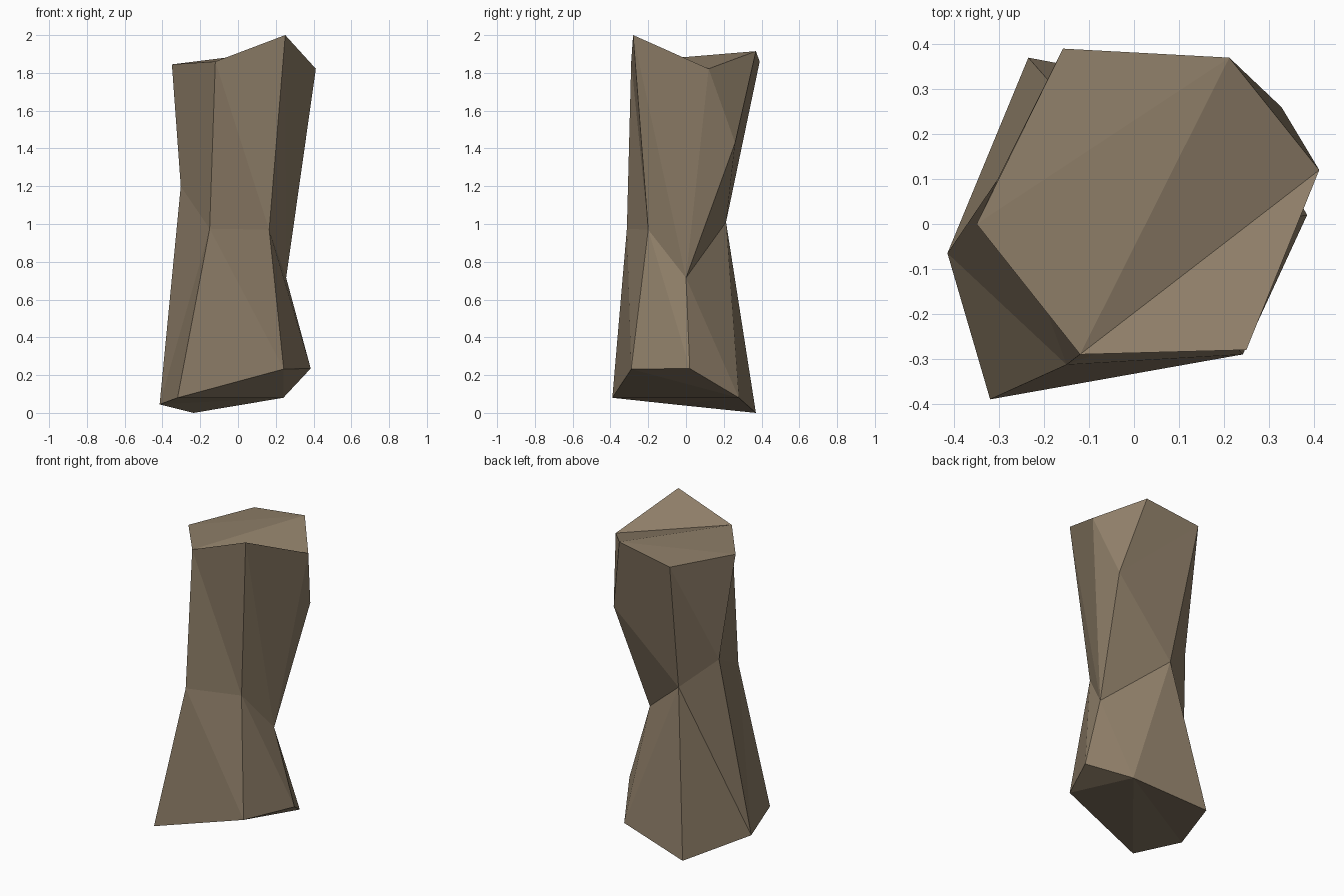
import bpy, bmesh

if "Cube" in bpy.data.objects:
    bpy.data.objects.remove(bpy.data.objects["Cube"])

# Three rough six-sided cross-sections of the rock, counter-clockwise from front left
BASE = [(-.32, -.39, .08), (.242, -.29, .232), (.385, .02, .235),
        (.24, .28, .08), (-.235, .37, 0), (-.415, -.065, .045)]
WAIST = [(-.15, -.313, .975), (.165, -.2, .97), (.255, 0, .715),
         (.328, .26, 1.43), (-.096, .212, 1.01), (-.303, .1, 1.2)]
TOP = [(-.12, -.29, 1.86), (.25, -.28, 2), (.412, .12, 1.822),
       (.212, .37, 1.915), (-.158, .39, 1.86), (-.35, 0, 1.845)]

bm = bmesh.new()
base, waist, top = [[bm.verts.new(p) for p in ring] for ring in (BASE, WAIST, TOP)]


def band(lo, up, diagonals):
    """Join two rings; U = fold falls from the upper corner, L = fold rises from the lower."""
    for i, d in enumerate(diagonals):
        j = (i + 1) % len(lo)
        if d == "U":
            tris = (lo[i], lo[j], up[i]), (up[i], lo[j], up[j])
        else:
            tris = (lo[i], lo[j], up[j]), (lo[i], up[j], up[i])
        for t in tris:
            bm.faces.new(t)


def cap(ring, tris):
    for t in tris:
        bm.faces.new([ring[i] for i in t])


# Chipped sides
band(base, waist, "UUULUL")
band(waist, top, "UUULUL")
# Overhang notch at the back right
bmesh.utils.edge_rotate(bm.edges.get((waist[3], base[3])), False)
# Broken top and underside
cap(top, [(0, 1, 2), (0, 2, 3), (0, 3, 5), (3, 4, 5)])
cap(base, [(3, 1, 0), (3, 2, 1), (5, 3, 0), (5, 4, 3)])
bmesh.ops.recalc_face_normals(bm, faces=bm.faces[:])

mesh = bpy.data.meshes.new("rock_pillar")
bm.to_mesh(mesh)
bm.free()

stone = bpy.data.materials.new("brown_stone")
stone.diffuse_color = (.27, .208, .138, 1)
stone.use_nodes = True
stone.node_tree.nodes["Principled BSDF"].inputs["Base Color"].default_value = stone.diffuse_color
mesh.materials.append(stone)
bpy.context.collection.objects.link(bpy.data.objects.new("rock_pillar", mesh))
